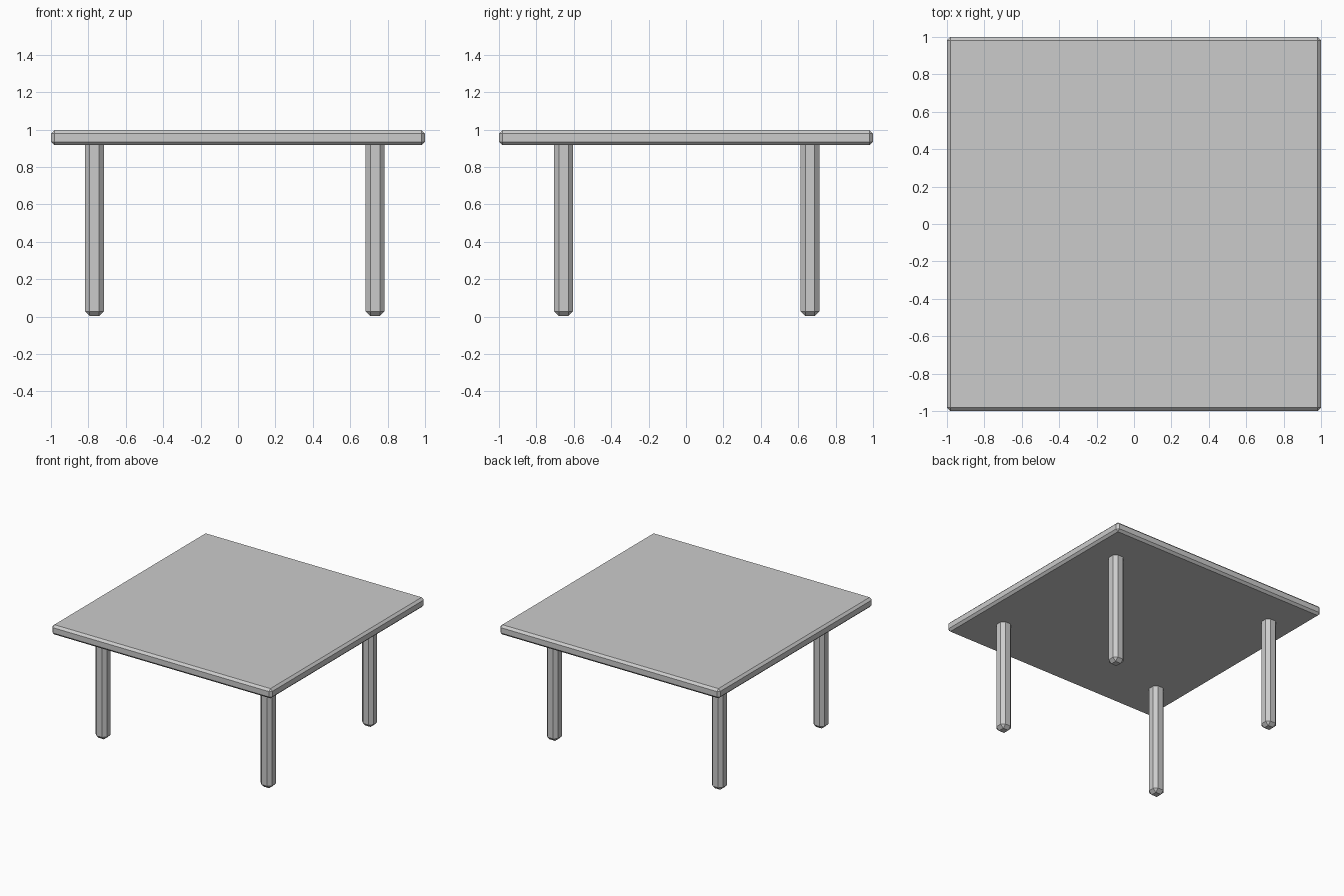
import bpy, bmesh
from mathutils import Matrix, Vector

if "Cube" in bpy.data.objects:
    bpy.data.objects.remove(bpy.data.objects["Cube"])


def chamfered_box(name, lo, hi, chamfer):
    """Flat-shaded box between two corners with every edge chamfered."""
    lo, hi = Vector(lo), Vector(hi)
    bm = bmesh.new()
    bmesh.ops.create_cube(bm, size=1.0)
    bm.transform(Matrix.Diagonal((*(hi - lo), 1.0)))
    bmesh.ops.bevel(bm, geom=bm.edges[:], offset=chamfer, segments=1,
                    profile=0.5, affect='EDGES')
    mesh = bpy.data.meshes.new(name)
    bm.to_mesh(mesh)
    bm.free()
    obj = bpy.data.objects.new(name, mesh)
    obj.location = (lo + hi) / 2
    bpy.context.collection.objects.link(obj)
    return obj


# Square tabletop
chamfered_box("tabletop", (-1, -1, 0.917), (1, 1, 0.997), 0.018)

# Four chamfered legs, tops sunk into the tabletop
half = 0.051
for side, x in (("left", -0.768), ("right", 0.733)):
    for end, y in (("front", -0.654), ("back", 0.663)):
        chamfered_box(f"{end}_{side}_leg", (x - half, y - half, 0.003),
                      (x + half, y + half, 0.955), 0.026)
